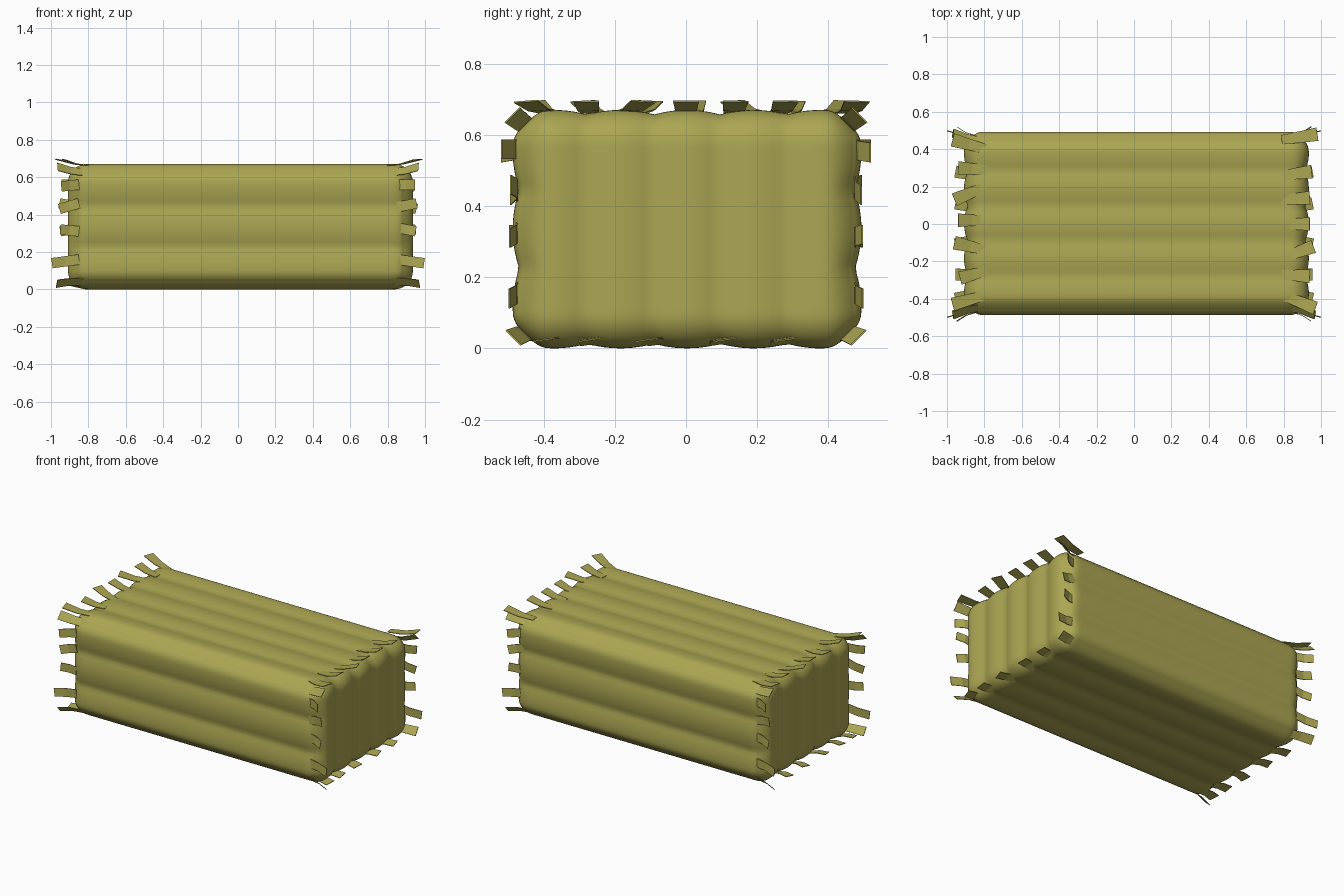
import bpy, bmesh, math
from mathutils import Vector

if "Cube" in bpy.data.objects:
    bpy.data.objects.remove(bpy.data.objects["Cube"])

straw = bpy.data.materials.new("straw yellow")
straw.diffuse_color = (0.41, 0.38, 0.085, 1)
straw.use_nodes = True
straw.node_tree.nodes["Principled BSDF"].inputs["Base Color"].default_value = straw.diffuse_color

HALF = Vector((0.922, 0.49, 0.335))
CENTRE = Vector((0.013, 0.003, 0.335))
R = 0.10


def lobe(u, period):
    # 0 on a lobe crest, -1 in the crease between lobes
    f = u / period - round(u / period)
    return -(2 * f) ** 2


def finish(bm, name):
    me = bpy.data.meshes.new(name)
    bm.to_mesh(me)
    bm.free()
    me.materials.append(straw)
    ob = bpy.data.objects.new(name, me)
    bpy.context.collection.objects.link(ob)
    return ob


# Bale body: rounded block with quilted lobes on every side
bm = bmesh.new()
bmesh.ops.create_cube(bm, size=2)
bmesh.ops.subdivide_edges(bm, edges=bm.edges[:], cuts=49, use_grid_fill=True)
for v in bm.verts:
    p = Vector([HALF[i] * math.sin(math.pi / 2 * max(-1, min(1, v.co[i]))) for i in range(3)])
    inner = Vector([max(-(HALF[i] - R), min(HALF[i] - R, p[i])) for i in range(3)])
    n = (p - inner).normalized()
    q = inner + n * R
    by, bz = lobe(q.y, 0.1875), lobe(q.z, 0.22)
    q.z += n.z * 0.013 * by
    q.y += n.y * 0.018 * bz
    q.x += n.x * 0.02 * by
    v.co = q + CENTRE
for f in bm.faces:
    f.smooth = True
finish(bm, "bale_body")

# Loose straw tufts: thin bent strips sticking out around both ends
tufts = bmesh.new()


def tuft(base, tip, n, w0=0.055, w1=0.07, t=0.004):
    base, tip, n = Vector(base), Vector(tip), Vector(n).normalized()
    side = n.cross(tip - base).normalized()
    rings = []
    for k in (0, 0.5, 1):
        c = base.lerp(tip, k) - n * 0.008 * math.sin(math.pi * k)
        w = (w0 + (w1 - w0) * k) / 2
        rings.append([tufts.verts.new(c + side * a * w + n * b * t / 2)
                      for a, b in ((-1, -1), (1, -1), (1, 1), (-1, 1))])
    for a, b in zip(rings, rings[1:]):
        for i in range(4):
            j = (i + 1) % 4
            tufts.faces.new((a[i], a[j], b[j], b[i]))
    tufts.faces.new(rings[0][::-1])
    tufts.faces.new(rings[2])


# Top edge: (base y, tip y, tip x) per end
TOP = {-1: [(0.40, 0.45, 0.97), (0.29, 0.30, 0.94), (0.20, 0.13, 0.96), (0.02, 0.02, 0.94),
            (-0.14, -0.10, 0.96), (-0.25, -0.29, 0.93), (-0.38, -0.43, 0.97)],
       1: [(0.45, 0.48, 0.98), (0.26, 0.28, 0.95), (0.13, 0.14, 0.94), (0, 0, 0.94),
           (-0.18, -0.12, 0.96), (-0.27, -0.28, 0.94), (-0.38, -0.45, 0.97)]}
# Side edges: (base z, tip z, tip x, tip y)
SIDE = [(0.56, 0.56, 0.945, 0.518), (0.44, 0.46, 0.955, 0.492),
        (0.33, 0.31, 0.95, 0.495), (0.16, 0.14, 0.995, 0.497)]
for s in (-1, 1):
    for yb, yt, xt in TOP[s]:
        tuft((s * 0.79, yb, 0.662), (s * xt, yt, 0.694), (-s * 0.2, 0, 1), 0.05, 0.072)
    for m in (-1, 1):
        for zb, zt, xt, yt in SIDE:
            if s * m > 0 and xt < 0.99:
                zb, zt = zt, zb - 0.01
            tuft((s * 0.85, m * 0.474, zb), (s * xt, m * yt, zt), (0, m, 0), 0.055, 0.055)
        # upper and lower corner tufts
        tuft((s * 0.82, m * 0.445, 0.625), (s * 0.965, m * 0.487, 0.655), (0, m, 1), 0.05, 0.06)
        tuft((s * 0.82, m * 0.445, 0.04), (s * 0.97, m * 0.485, 0.03), (0, m, -1), 0.05, 0.06)
    # bottom edge
    for yb, yt in ((-0.37, -0.40), (-0.27, -0.27), (-0.08, -0.11), (0.09, 0.11), (0.26, 0.28)):
        tuft((s * 0.84, yb, 0.012), (s * 0.955, yt, 0.024), (0, 0.15, -1), 0.055, 0.065)
bmesh.ops.recalc_face_normals(tufts, faces=tufts.faces[:])
finish(tufts, "straw_tufts")
